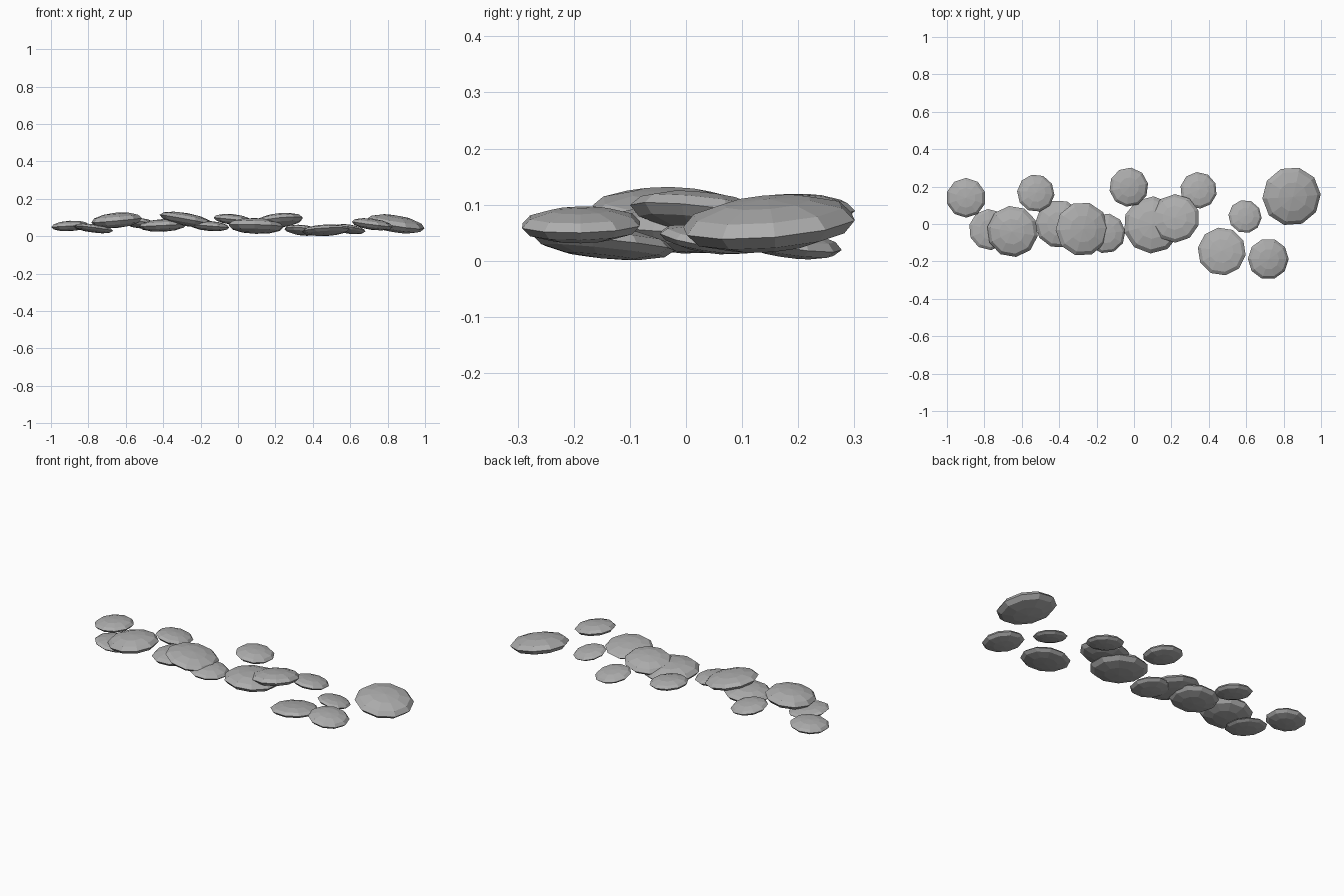
import bpy, math
from mathutils import Matrix, Vector

stone = bpy.data.materials.new("stone grey")
stone.diffuse_color = (0.42, 0.42, 0.42, 1)

# one stone per row: y, z, radius, half thickness, slope along x, slope along y
STONES = [
    (0.14, 0.055, 0.104, 0.028, 0.06, 0.00),
    (-0.03, 0.042, 0.108, 0.022, -0.13, -0.05),
    (-0.04, 0.085, 0.135, 0.041, 0.09, 0.02),
    (0.165, 0.070, 0.099, 0.026, -0.12, -0.10),
    (0.00, 0.058, 0.126, 0.034, 0.05, 0.00),
    (-0.027, 0.089, 0.142, 0.035, -0.18, -0.02),
    (-0.05, 0.055, 0.105, 0.027, -0.08, 0.00),
    (0.197, 0.090, 0.103, 0.028, -0.10, 0.00),
    (-0.005, 0.055, 0.150, 0.042, -0.03, -0.05),
    (0.03, 0.085, 0.128, 0.036, 0.10, -0.11),
    (0.18, 0.032, 0.097, 0.025, -0.10, -0.14),
    (-0.147, 0.032, 0.127, 0.028, 0.05, -0.10),
    (0.04, 0.038, 0.088, 0.021, -0.14, -0.15),
    (-0.187, 0.064, 0.108, 0.030, -0.13, 0.02),
    (0.148, 0.066, 0.155, 0.045, -0.16, 0.08),
]

# flattened low-poly stones, evenly spaced along the path
for i, (y, z, r, h, sx, sy) in enumerate(STONES):
    bpy.ops.mesh.primitive_uv_sphere_add(segments=10, ring_count=6, radius=1)
    o = bpy.context.object
    o.name = f"stone_{i + 1}"
    up = Vector((-sx, -sy, 1)).normalized()
    tilt = Vector((0, 0, 1)).rotation_difference(up).to_matrix().to_4x4()
    spin = Matrix.Rotation(i * 0.7, 4, 'Z')
    o.data.transform(tilt @ spin @ Matrix.Diagonal((r * 1.02, r * 1.02, h, 1)))
    o.location = (-0.898 + i * 0.1243, y, z)
    o.data.materials.append(stone)
